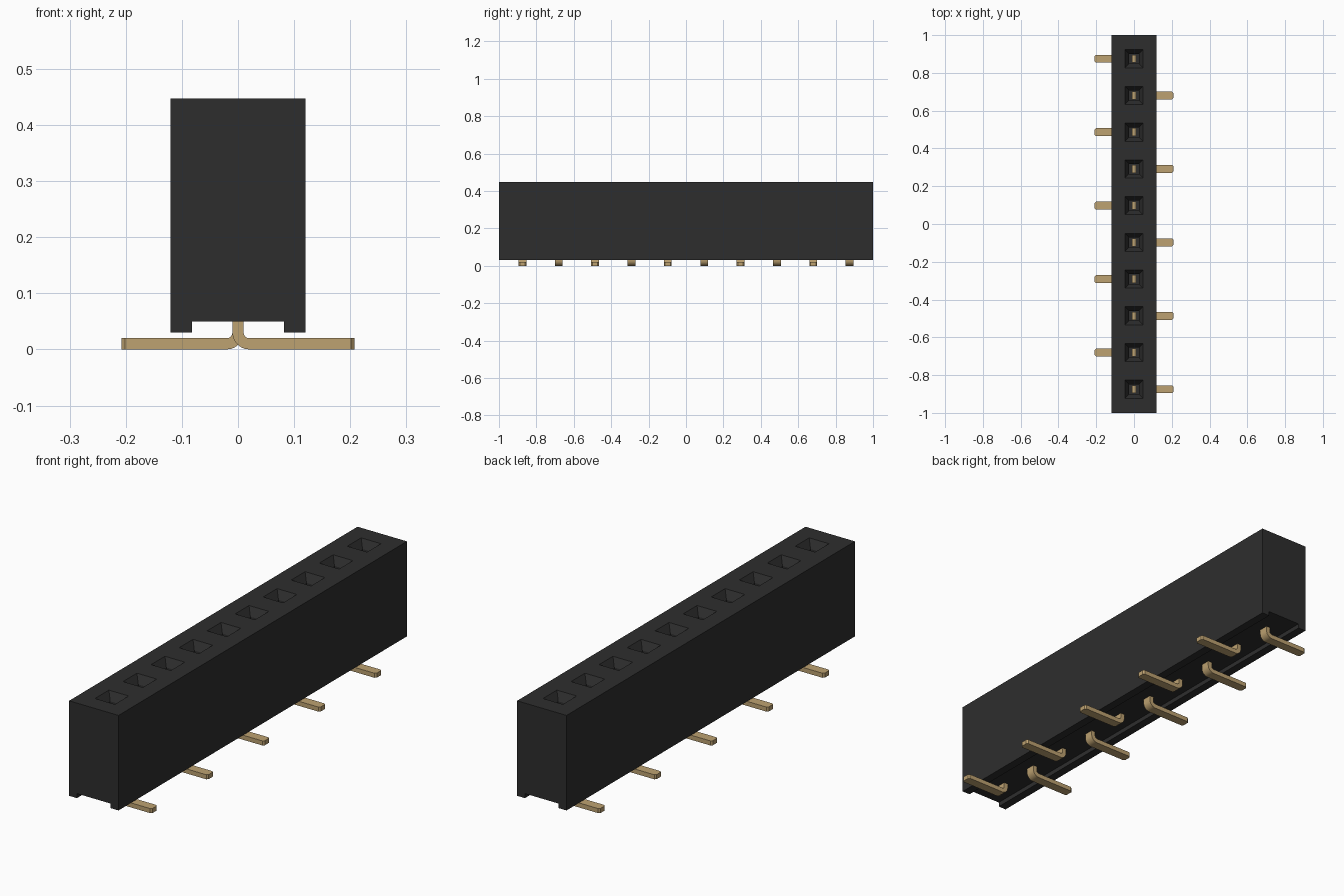
import bpy, bmesh, math

cube = bpy.data.objects.get("Cube")
if cube:
    bpy.data.objects.remove(cube, do_unlink=True)

COUNT, PITCH = 10, 0.1944
HALF_X, TOP, BASE = 0.12, 0.447, 0.03
SOCKETS = [(i - (COUNT - 1) / 2) * PITCH for i in range(COUNT)]


def material(name, rgb):
    m = bpy.data.materials.new(name)
    m.use_nodes = True
    m.diffuse_color = (*rgb, 1)
    m.node_tree.nodes["Principled BSDF"].inputs["Base Color"].default_value = (*rgb, 1)
    return m


def finish(bm, name, mat):
    bmesh.ops.recalc_face_normals(bm, faces=bm.faces)
    mesh = bpy.data.meshes.new(name)
    bm.to_mesh(mesh)
    bm.free()
    mesh.materials.append(mat)
    ob = bpy.data.objects.new(name, mesh)
    bpy.context.collection.objects.link(ob)
    return ob


def bridge(bm, a, b):
    for k in range(len(a)):
        n = (k + 1) % len(a)
        bm.faces.new((a[k], a[n], b[n], b[k]))


black = material("black plastic", (0.027, 0.027, 0.027))
gold = material("gold metal", (0.51, 0.36, 0.165))

# Housing: cross-section with a channel underneath, repeated at each cell border
profile = [(-HALF_X, TOP), (-HALF_X, BASE), (-0.082, BASE), (-0.082, 0.05),
           (0.082, 0.05), (0.082, BASE), (HALF_X, BASE), (HALF_X, TOP)]
borders = [-1] + [(a + b) / 2 for a, b in zip(SOCKETS, SOCKETS[1:])] + [1]
bm = bmesh.new()
rings = [[bm.verts.new((x, y, z)) for x, z in profile] for y in borders]
bm.faces.new(rings[0])
bm.faces.new(rings[-1])
for near, far, y in zip(rings, rings[1:], SOCKETS):
    for k in range(len(profile) - 1):
        bm.faces.new((near[k], near[k + 1], far[k + 1], far[k]))
    # Socket: square funnel, then a straight shaft with a floor
    loop = [near[0], near[-1], far[-1], far[0]]
    for h, z in ((0.048, TOP), (0.026, TOP - 0.035), (0.026, 0.1)):
        inner = [bm.verts.new((sx * h, y + sy * h, z))
                 for sx, sy in ((-1, -1), (1, -1), (1, 1), (-1, 1))]
        bridge(bm, loop, inner)
        loop = inner
    bm.faces.new(loop)
finish(bm, "housing", black)


# Pins: flat strip bent outward into a foot, alternating sides
def make_pin(name, y, side):
    bend = [math.pi + math.pi / 2 * k / 6 for k in range(7)]
    outer = [(0.02 + 0.03 * math.cos(a), 0.03 + 0.03 * math.sin(a)) for a in bend]
    inner = [(0.02 + 0.01 * math.cos(a), 0.03 + 0.01 * math.sin(a)) for a in bend]
    outline = ([(-0.01, 0.3)] + outer + [(0.208, 0), (0.208, 0.02)]
               + inner[::-1] + [(0.01, 0.3)])
    bm = bmesh.new()
    a, b = [[bm.verts.new((side * x, y + w, z)) for x, z in outline]
            for w in (-0.021, 0.021)]
    bm.faces.new(a)
    bm.faces.new(b)
    bridge(bm, a, b)
    # Chamfer the two upright corners at the toe
    toe = [e for e in bm.edges
           if all(abs(v.co.x) > 0.2 for v in e.verts)
           and abs(e.verts[0].co.z - e.verts[1].co.z) > 0.01]
    bmesh.ops.bevel(bm, geom=toe, offset=0.007, segments=1, affect='EDGES')
    ob = finish(bm, name, gold)
    bpy.ops.object.select_all(action='DESELECT')
    ob.select_set(True)
    bpy.context.view_layer.objects.active = ob
    bpy.ops.object.shade_smooth_by_angle(angle=math.radians(30))


for i, y in enumerate(SOCKETS):
    make_pin(f"pin_{i + 1}", y, 1 if i % 2 == 0 else -1)
